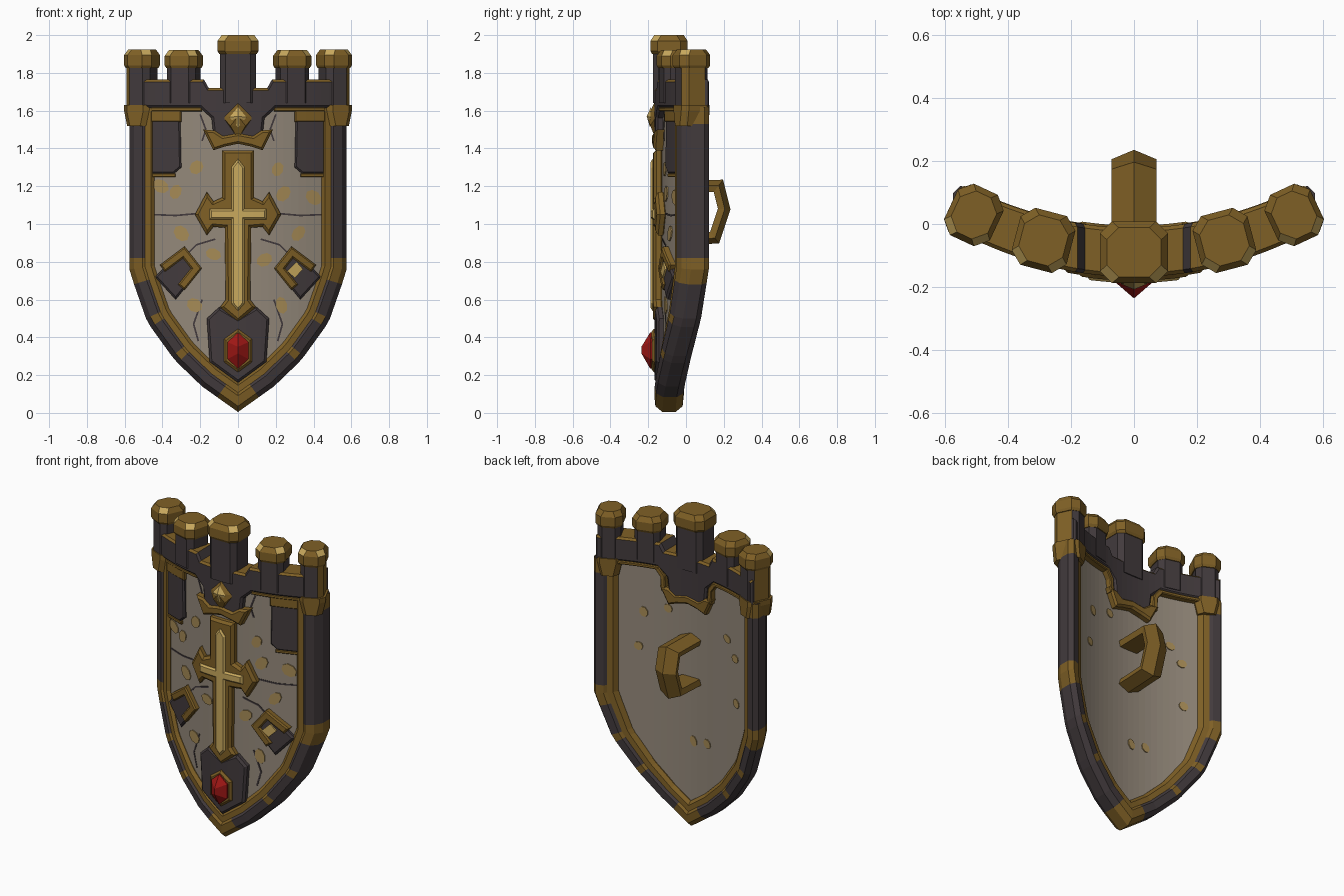
import bpy, bmesh, math, random
from mathutils import Vector

if "Cube" in bpy.data.objects:
    bpy.data.objects.remove(bpy.data.objects["Cube"])

random.seed(4)


def material(name, r, g, b):
    m = bpy.data.materials.new(name)
    m.diffuse_color = [(c / 255) ** 2.2 for c in (r, g, b)] + [1]
    m.use_nodes = True
    m.node_tree.nodes["Principled BSDF"].inputs["Base Color"].default_value = m.diffuse_color
    return m


GOLD = material("old gold", 126, 96, 42)
BRIGHT = material("bright gold", 200, 168, 94)
DARK = material("dark iron", 68, 61, 63)
STONE = material("grey stone", 146, 135, 121)
SPOT = material("tan spot", 164, 137, 86)
RED = material("red gem", 160, 30, 28)


def finish(bm, name, mats, rule=None, bend=True):
    """Curve the flat part around the shield, colour it and add it to the scene."""
    bmesh.ops.recalc_face_normals(bm, faces=bm.faces)
    if rule:
        for f in bm.faces:
            f.material_index = rule(f.normal, f.calc_center_median(), f.material_index)
    if bend:
        for v in bm.verts:
            v.co.y += -0.09 + 0.46 * v.co.x ** 2
    me = bpy.data.meshes.new(name)
    bm.to_mesh(me)
    bm.free()
    for m in mats:
        me.materials.append(m)
    ob = bpy.data.objects.new(name, me)
    bpy.context.collection.objects.link(ob)
    return ob


def prism(name, pts, y0, y1, mats, bevel=0.0, rule=None):
    """Front-view outline extruded in depth, with chamfered rims."""
    bm = bmesh.new()
    a = [bm.verts.new((x, y0, z)) for x, z in pts]
    b = [bm.verts.new((x, y1, z)) for x, z in pts]
    caps = [bm.faces.new(a), bm.faces.new(b[::-1])]
    n = len(pts)
    for i in range(n):
        bm.faces.new((a[i], b[i], b[(i + 1) % n], a[(i + 1) % n]))
    bmesh.ops.recalc_face_normals(bm, faces=bm.faces)
    if bevel:
        edges = list({e for f in caps for e in f.edges})
        bmesh.ops.bevel(bm, geom=edges, offset=bevel, segments=1, affect='EDGES', clamp_overlap=True)
    lo, hi = min(p[0] for p in pts), max(p[0] for p in pts)
    for i in range(-14, 15):
        x = i * 0.04 + 0.0013
        if lo < x < hi:
            bmesh.ops.bisect_plane(bm, geom=bm.verts[:] + bm.edges[:] + bm.faces[:],
                                   plane_co=(x, 0, 0), plane_no=(1, 0, 0))
    return finish(bm, name, mats, rule)


def loft(name, rings, mats, rule=None, bend=True, seg_mats=None):
    """Skin a row of equal rings and cap both ends."""
    bm = bmesh.new()
    rows = [[bm.verts.new(p) for p in r] for r in rings]
    n = len(rows[0])
    for k, (r, s) in enumerate(zip(rows, rows[1:])):
        for i in range(n):
            f = bm.faces.new((r[i], r[(i + 1) % n], s[(i + 1) % n], s[i]))
            f.material_index = seg_mats(k, i) if seg_mats else 0
    bm.faces.new(rows[0])
    bm.faces.new(rows[-1][::-1])
    return finish(bm, name, mats, rule, bend)


def hull(name, pts, mat):
    bm = bmesh.new()
    for p in pts:
        bm.verts.new(p)
    bmesh.ops.convex_hull(bm, input=bm.verts[:])
    return finish(bm, name, [mat])


def offset(pts, d):
    """Mitred parallel of an open path, to its left."""
    out = []
    P = [Vector(p) for p in pts]
    for i, p in enumerate(P):
        ns = []
        for a, b in ((i - 1, i), (i, i + 1)):
            if a >= 0 and b < len(P):
                t = (P[b] - P[a]).normalized()
                ns.append(Vector((-t.y, t.x)))
        m = ns[0] if len(ns) == 1 else (ns[0] + ns[1]) / (1 + ns[0].dot(ns[1]))
        out.append(tuple(p + m * d))
    return out


def strip(pts, w):
    return offset(pts, w / 2) + offset(pts, -w / 2)[::-1]


def sym(half):
    """Complete an outline whose half starts and ends on x = 0."""
    return half + [(-x, z) for x, z in reversed(half) if x > 1e-6]


def flip(pts, s):
    return [(s * x, z) for x, z in pts]


# Rim path: left top, down to the tip, right top
half = [(0.575, 1.62), (0.575, 1.53), (0.575, 0.82), (0.575, 0.76), (0.55, 0.68), (0.487, 0.5),
        (0.462, 0.455), (0.35, 0.3), (0.32, 0.265), (0.19, 0.14), (0.11, 0.083)]
path = flip(half, -1) + [(0, 0.005)] + half[::-1]
seg = [1, 0, 1, 1, 0, 1, 0, 1, 0, 0, 1]
seg += seg[::-1]


def sweep(name, profile, mats, seg_mats=None):
    cols = [[(x, y, z) for x, z in offset(path, d)] for d, y in profile]
    return loft(name, list(zip(*cols)), mats, seg_mats=seg_mats)


# Gold bands on the rim; the small ones leave the outer side dark
sweep("outer_rim", [(0, -0.035), (0.025, -0.072), (0.07, -0.078), (0.09, -0.06),
                    (0.09, 0.06), (0.07, 0.078), (0.025, 0.072), (0, 0.035)], [DARK, GOLD],
      lambda k, i: int(seg[k] and not (k in (5, 7, 14, 16) and i in (0, 6, 7))))
sweep("inner_trim", [(0.08, -0.066), (0.115, -0.066), (0.132, -0.045),
                     (0.132, 0.045), (0.115, 0.066), (0.08, 0.066)], [GOLD])

# Stone panel
prism("stone_panel", offset(path, 0.1), -0.04, 0.04, [STONE])

# Battlement wall with its hanging centre piece
prism("battlement_wall", sym([(0, 1.46), (0.08, 1.44), (0.13, 1.47), (0.14, 1.56), (0.2, 1.615), (0.55, 1.615),
                              (0.55, 1.765), (0.18, 1.765), (0.155, 1.72), (0, 1.72)]),
      -0.078, 0.078, [DARK, GOLD], 0.012, lambda n, c, m: int(n.z > 0.6))
prism("centre_bracket", sym([(0, 1.425), (0.07, 1.41), (0.13, 1.39), (0.185, 1.5), (0.125, 1.495), (0.08, 1.465),
                             (0, 1.48)]), -0.09, 0.085, [GOLD], 0.012)


# Towers and their gold caps, turned to follow the curve
def octagon(x, hx, hy, c, z):
    t = math.atan(0.92 * x)
    return [(x + a * math.cos(t) - b * math.sin(t), -0.09 + 0.46 * x * x + a * math.sin(t) + b * math.cos(t), z)
            for a, b in ((hx, hy - c), (hx - c, hy), (c - hx, hy), (-hx, hy - c),
                         (-hx, c - hy), (c - hx, -hy), (hx - c, -hy), (hx, c - hy))]


def tower(name, x, hx, z0, z1, top):
    hy = 0.098 - 0.016 * abs(x)
    loft(name + "_body", [octagon(x, hx - 0.012, hy - 0.013, 0.03, z) for z in (z0, z1 + 0.01)], [DARK, GOLD],
         lambda n, c, m: int(abs(n.x) > 0.6 and abs(c.x) > 0.55), bend=False)
    # Worn bright facets on the front corners of the cap
    loft(name + "_cap", [octagon(x, hx * s, hy * s, 0.038, z) for s, z in
                         ((0.92, z1), (1, z1 + 0.015), (1, top - 0.03), (0.8, top))], [GOLD, BRIGHT],
         bend=False, seg_mats=lambda k, i: int(k == 2 and i in (4, 6)))


tower("centre_tower", 0, 0.108, 1.64, 1.9, 2.0)
for s, side in ((-1, "left"), (1, "right")):
    tower(side + "_middle_tower", s * 0.287, 0.09, 1.64, 1.825, 1.92)
    tower(side + "_end_tower", s * 0.508, 0.08, 1.6, 1.825, 1.925)
    # Gold ledge under the wall and behind the centre piece
    prism(side + "_ledge", flip(strip([(0.46, 1.607), (0.19, 1.607)], 0.022), s), -0.07, 0.08, [GOLD], 0.005)
    prism(side + "_back_ledge", flip(strip([(0.2, 1.607), (0.165, 1.56), (0.16, 1.47)], 0.03), s),
          0.02, 0.08, [GOLD], 0.005)
    # Collar where the rim meets the end tower
    loft(side + "_collar", [octagon(s * 0.51, h, 0.083, 0.03, z)
                            for h, z in ((0.06, 1.52), (0.078, 1.6), (0.078, 1.63))], [GOLD], bend=False)
    # Upper corner slabs
    prism(side + "_corner_slab", flip([(0.305, 1.56), (0.3, 1.3), (0.34, 1.265), (0.46, 1.265), (0.46, 1.56)], s),
          -0.062, -0.03, [DARK], 0.01)
    prism(side + "_slab_top", flip([(0.3, 1.54), (0.46, 1.54), (0.46, 1.61), (0.3, 1.61)], s),
          -0.066, -0.03, [GOLD], 0.006)
    prism(side + "_slab_lip", flip(strip([(0.33, 1.258), (0.46, 1.258)], 0.02), s), -0.058, -0.03, [GOLD], 0.004)
    # Diagonal braces with gold ends
    prism(side + "_brace", flip([(0.29, 0.87), (0.2, 0.76), (0.33, 0.6), (0.44, 0.72)], s),
          -0.066, -0.03, [DARK], 0.01)
    prism(side + "_brace_end", flip(strip([(0.4, 0.765), (0.287, 0.85), (0.22, 0.765), (0.3, 0.665)], 0.045), s),
          -0.076, -0.03, [GOLD], 0.008)
    # Cracks in the stone
    for k, c in enumerate(([(0.22, 1.055), (0.33, 1.045), (0.45, 1.05)],
                           [(0.19, 0.6), (0.235, 0.47), (0.21, 0.38)],
                           [(0.12, 0.92), (0.22, 0.89), (0.26, 0.85)],
                           [(0.2, 1.58), (0.17, 1.5), (0.19, 1.44)])):
        prism(f"{side}_crack_{k}", flip(strip(c, 0.009), s), -0.043, -0.038, [DARK])
prism("brace_chip", [(0.31, 0.8), (0.26, 0.75), (0.3, 0.715), (0.345, 0.76)], -0.076, -0.067, [BRIGHT])

# Worn tan spots, front then back
front = [(-0.33, 1.17), (0.21, 1.29), (-0.3, 0.95), (-0.22, 1.3), (0.39, 1.29), (0.4, 1.14), (0.32, 0.95),
         (-0.23, 0.57), (0.23, 0.57), (0.14, 0.81), (-0.13, 0.84), (0.24, 1.16), (-0.41, 1.2)]
back = [(0.3, 1.3), (-0.28, 1.28), (-0.35, 1.18), (0.33, 1.08), (-0.12, 0.56), (-0.02, 0.55), (0.15, 1.35), (-0.36, 0.9)]
for k, (x, z) in enumerate(front + back):
    big = 1.25 if k < len(front) else 0.9
    w, h, t = random.uniform(0.03, 0.038) * big, random.uniform(0.024, 0.03) * big, random.uniform(0, 3)
    ring = []
    for i in range(8):
        u, v = w * math.cos(i * math.tau / 8), h * math.sin(i * math.tau / 8)
        ring.append((x + u * math.cos(t) - v * math.sin(t), z + u * math.sin(t) + v * math.cos(t)))
    y = -0.046 if k < len(front) else 0.037
    prism(f"spot_{k}", ring, y, y + 0.009, [SPOT])

# Cross with bright inlay
prism("cross_frame", sym([(0, 0.48), (0.095, 0.56), (0.065, 0.6), (0.07, 0.98), (0.13, 0.985), (0.165, 0.94),
                          (0.228, 1.05), (0.165, 1.17), (0.13, 1.12), (0.085, 1.14), (0.085, 1.39), (0, 1.39)]),
      -0.085, -0.03, [GOLD], 0.015)
prism("cross_inlay", sym([(0, 0.54), (0.035, 0.58), (0.035, 1.025), (0.15, 1.025), (0.15, 1.08), (0.035, 1.08),
                          (0.035, 1.3), (0, 1.345)]), -0.097, -0.06, [BRIGHT], 0.01)

# Diamond boss on the centre piece
hull("diamond_boss", [(0.085, -0.07, 1.57), (-0.085, -0.07, 1.57), (0, -0.07, 1.655), (0, -0.07, 1.45),
                      (0.04, -0.1, 1.52), (-0.04, -0.1, 1.52), (0, -0.115, 1.57)], GOLD)
hull("boss_highlight", [(0.045, -0.1, 1.565), (-0.045, -0.1, 1.565), (0, -0.095, 1.62), (0, -0.1, 1.51),
                        (0, -0.118, 1.57)], BRIGHT)

# Gem plate, frame and gem
prism("gem_plate", sym([(0, 0.16), (0.15, 0.27), (0.165, 0.5), (0.1, 0.56), (0, 0.5)]), -0.076, -0.03, [DARK], 0.012)
prism("gem_frame", sym([(0, 0.215), (0.075, 0.27), (0.075, 0.39), (0, 0.445)]), -0.092, -0.06, [GOLD], 0.012)
gem = sym([(0, 0.235), (0.055, 0.285), (0.055, 0.375), (0, 0.425)])
hull("gem", [(x, y, z) for x, z in gem for y in (-0.08, -0.1)] + [(0, -0.146, 0.315), (0, -0.146, 0.35)], RED)

# Back handle, ridged on the outside
grip = [(-0.07, 1.195), (0.17, 1.2), (0.2, 1.08), (0.15, 0.93), (-0.07, 0.92)]
cols = [[(x, y, z) for y, z in offset(grip, d)] for x, d in
        ((-0.062, -0.03), (-0.072, 0.005), (0, 0.034), (0.072, 0.005), (0.062, -0.03))]
loft("back_handle", list(zip(*cols)), [GOLD], bend=False)
